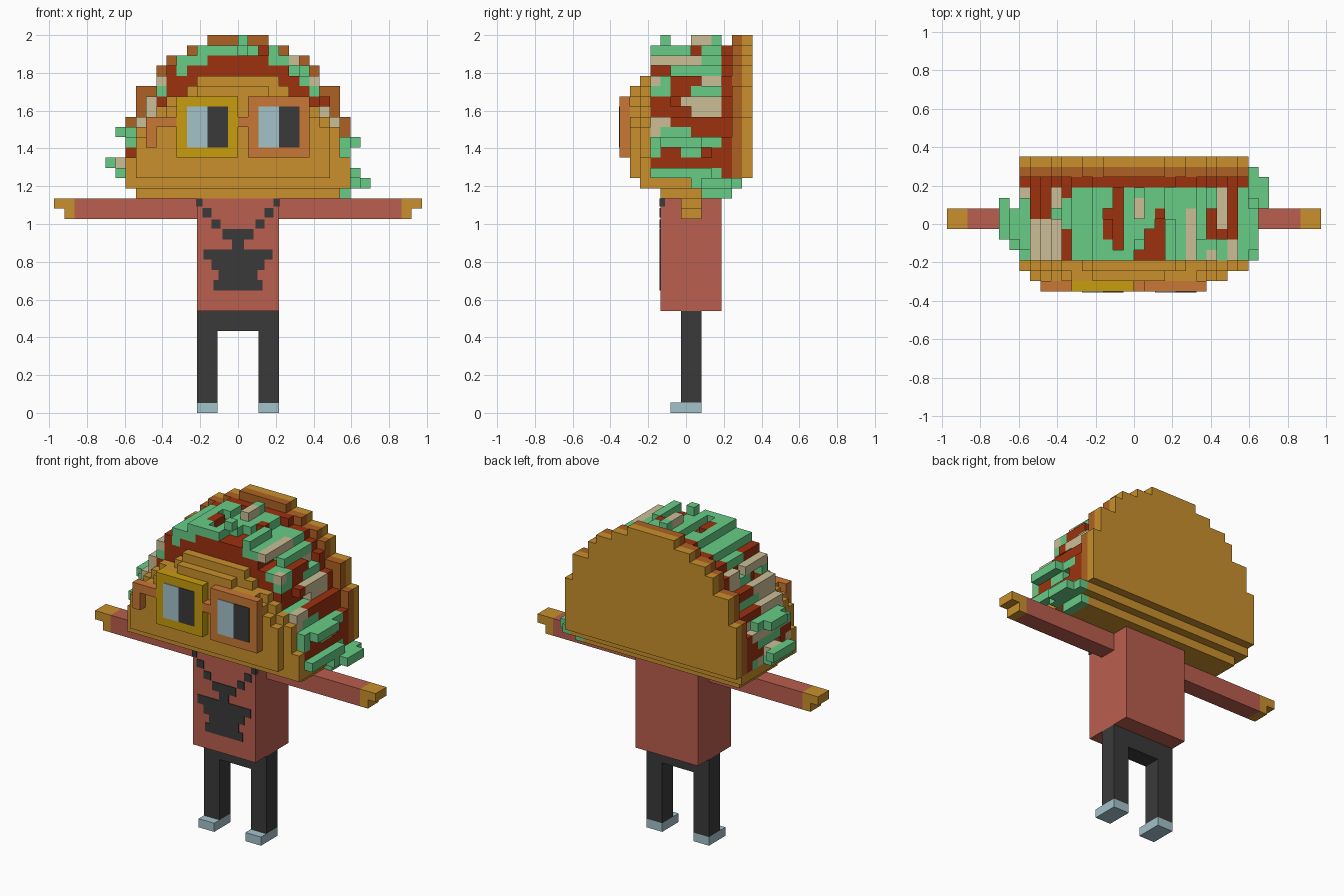
import bpy, bmesh, random

if "Cube" in bpy.data.objects:
    bpy.data.objects.remove(bpy.data.objects["Cube"])

random.seed(7)
U = 2 / 37          # one block


def lin(c):
    c /= 255
    return c / 12.92 if c <= 0.04045 else ((c + 0.055) / 1.055) ** 2.4


def mat(name, r, g, b):
    m = bpy.data.materials.new(name)
    m.diffuse_color = (lin(r), lin(g), lin(b), 1)
    m.use_nodes = True
    m.node_tree.nodes["Principled BSDF"].inputs["Base Color"].default_value = m.diffuse_color
    return m


GOLD = mat("golden shell", 200, 144, 44)
BROWN = mat("inner shell brown", 174, 97, 34)
MEAT = mat("dark red meat", 156, 49, 15)
GREEN = mat("lettuce green", 103, 204, 134)
CREAM = mat("cream cheese", 203, 190, 150)
SHIRT = mat("shirt red", 186, 94, 78)
DARK = mat("charcoal", 58, 58, 58)
PALE = mat("pale blue", 163, 194, 202)
YELLOW = mat("mustard frame", 200, 156, 14)
ORANGE = mat("orange frame", 201, 119, 54)


def finish(name, bm, material):
    bmesh.ops.recalc_face_normals(bm, faces=bm.faces)
    me = bpy.data.meshes.new(name)
    bm.to_mesh(me)
    bm.free()
    me.materials.append(material)
    ob = bpy.data.objects.new(name, me)
    bpy.context.collection.objects.link(ob)
    return ob


def boxes(name, material, items):
    """One object from boxes (x0, x1, y0, y1, z0, z1) in block units."""
    bm = bmesh.new()
    for x0, x1, y0, y1, z0, z1 in items:
        vs = bmesh.ops.create_cube(bm, size=1)["verts"]
        for v in vs:
            v.co.x = (x1 if v.co.x > 0 else x0) * U
            v.co.y = (y1 if v.co.y > 0 else y0) * U
            v.co.z = (z1 if v.co.z > 0 else z0) * U
    return finish(name, bm, material)


def mirrored(b):
    return [b, (-b[1], -b[0]) + b[2:]]


def stepped(name, material, z0, right, y0, y1, left=None):
    """Stepped outline given by a half width per row, extruded along y."""
    left = left or right
    rpts, lpts = [], []
    for k, (r, l) in enumerate(zip(right, left)):
        for pts, w in ((rpts, r), (lpts, -l)):
            if len(pts) > 1 and pts[-1][0] == w:
                pts[-1] = (w, z0 + k + 1)
            else:
                pts += [(w, z0 + k), (w, z0 + k + 1)]
    outline = rpts + lpts[::-1]
    bm = bmesh.new()
    f = bm.faces.new([bm.verts.new((x * U, y0 * U, z * U)) for x, z in outline])
    ext = bmesh.ops.extrude_face_region(bm, geom=[f])["geom"]
    for v in ext:
        if isinstance(v, bmesh.types.BMVert):
            v.co.y = y1 * U
    return finish(name, bm, material)


# Legs, feet, body, arms, hands
boxes("feet", PALE, mirrored((2, 4, -1.5, 1.5, 0, 1)))
boxes("trousers", DARK, mirrored((2, 4, -0.5, 1.5, 1, 8)) + [(-4, 4, -0.5, 1.5, 8, 10)])
boxes("torso", SHIRT, [(-4, 4, -2.5, 3.5, 10, 21)])
boxes("arms", SHIRT, mirrored((4, 16, -0.5, 1.5, 19, 21)))
boxes("hands", GOLD, mirrored((16, 17, -0.5, 1.5, 19, 21)) + mirrored((17, 18, -0.5, 1.5, 20, 21)))

# Shirt print: thin plates
Y = -2.5
print_parts = [(-h, h, Y - 0.08, Y, z, z + 1) for z, h in
               ((12, 2.4), (13, 1.9), (14, 2.6), (15, 3.4), (16, 0.6), (17, 1.5))]
for cx, cz in ((3.05, 19.6), (2.15, 18.5)):
    print_parts += mirrored((cx - 0.45, cx + 0.45, Y - 0.08, Y, cz - 0.45, cz + 0.45))
print_parts += mirrored((3.5, 4.08, Y - 0.08, Y + 0.45, 20.2, 21))
boxes("shirt_print", DARK, print_parts)

# Shell: base steps, back wall in two layers, front wall in two layers
boxes("shell_base", GOLD, [(-10, 10, -2.5, 4.5, 21, 22), (-11, 11, -4.5, 5.5, 22, 23)])
back = [11] * 6 + [10] * 3 + [8, 8, 7, 5, 3]
stepped("back_shell_inner", BROWN, 23, back, 4.5, 5.5)
stepped("back_shell_outer", GOLD, 23, back, 5.5, 6.5)
stepped("front_shell_inner", GOLD, 23, [11, 11, 10, 10, 10, 9, 8, 7, 5, 4], -4.5, -3.5)
stepped("front_shell_outer", GOLD, 23, [9, 9, 9, 9, 9, 8, 7, 6, 3], -5.5, -4.5,
        left=[10, 10, 10, 10, 9, 8, 7, 6, 4])

# Glasses
boxes("left_frame", YELLOW, [(-6, 0, -6.5, -5.5, 25, 31)])
boxes("right_frame", ORANGE, [(1, 7, -6.5, -5.5, 25, 31)])
boxes("bridge_and_temple", ORANGE, [(0, 1, -6.5, -5.5, 28, 29), (-9, -6, -6.5, -5.5, 28, 29),
                                    (-9, -8, -6.5, -5.5, 26, 28)])
boxes("lens_whites", PALE, [(x, x + 2, -6.58, -6.5, 26, 30) for x in (-5, 2)])
boxes("pupils", DARK, [(x, x + 2, -6.58, -6.5, 26, 30) for x in (-3, 4)])

# Filling: meat core under a layer of random strips running along y
fill = [11, 11, 11, 11, 10, 10, 9, 9, 8, 8, 7, 6, 4]
core = [max(b - 1, 0) for b in fill[1:]] + [0]
stepped("meat_core", MEAT, 23, core[:-1], -3.5, 3.5)
stepped("meat_back", MEAT, 23, fill, 3.5, 4.5)
strips = {"g": [], "r": [], "c": []}
for k, main in enumerate("grrgcrgrgcggg"):      # main colour of each row
    z = 23 + k
    for i in range(core[k], fill[k]):
        for x in (i, -i - 1):
            y = -3.5
            while y < 3.5:
                end = min(y + random.randint(1, 4), 3.5)
                c = random.choice(main * 4 + "ggcr-")
                if c != "-":
                    strips[c].append((x, x + 1, y, end, z, z + 1))
                y = end

# Loose pieces hanging out of the sides and top
strips["g"] += [(0, 1, -2.5, -1.5, 36, 37), (0, 1, 2.5, 3.5, 36, 37),
                (10, 11, 1.5, 4.5, 21, 22), (11, 12, 0.5, 5.5, 22, 23),
                (11, 12, -3.5, 2.5, 23, 24), (12, 13, 1.5, 4.5, 22, 23),
                (11, 12, -2.5, 1.5, 26, 27), (-12, -11, -2.5, 1.5, 23, 24),
                (-13, -12, -1.5, 2.5, 24, 25), (-12, -11, -1.5, 1.5, 27, 28),
                (-11, -10, -2.5, 2.5, 27, 28)]
strips["c"] += [(0, 1, 0.5, 2.5, 36, 37), (-12, -11, -0.5, 1.5, 24, 25)]
boxes("lettuce_strips", GREEN, strips["g"])
boxes("meat_strips", MEAT, strips["r"])
boxes("cheese_strips", CREAM, strips["c"])
